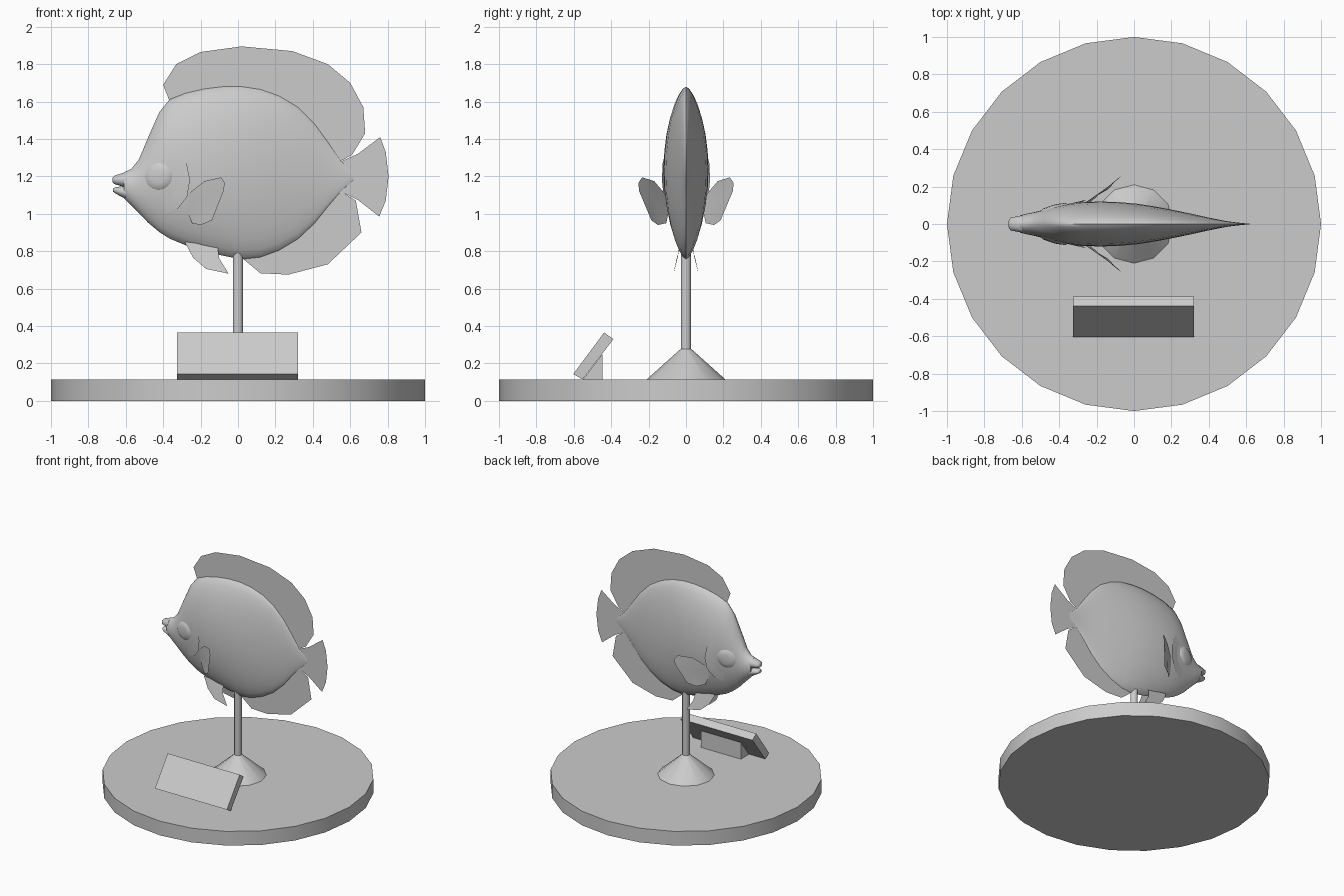
import bpy, bmesh, math
from mathutils import Vector

if "Cube" in bpy.data.objects:
    bpy.data.objects.remove(bpy.data.objects["Cube"])

grey = bpy.data.materials.new("plain grey")
grey.diffuse_color = (0.6, 0.6, 0.6, 1)
grey.use_nodes = True
grey.node_tree.nodes["Principled BSDF"].inputs["Base Color"].default_value = grey.diffuse_color


def make(name, verts, faces, smooth=None):
    """Mesh object from points and faces, optionally smoothed below an angle."""
    me = bpy.data.meshes.new(name)
    me.from_pydata([tuple(v) for v in verts], [], faces)
    bm = bmesh.new()
    bm.from_mesh(me)
    bmesh.ops.recalc_face_normals(bm, faces=bm.faces)
    bm.to_mesh(me)
    bm.free()
    me.materials.append(grey)
    ob = bpy.data.objects.new(name, me)
    bpy.context.collection.objects.link(ob)
    if smooth:
        bpy.ops.object.select_all(action='DESELECT')
        ob.select_set(True)
        bpy.context.view_layer.objects.active = ob
        bpy.ops.object.shade_smooth_by_angle(angle=math.radians(smooth))
    return ob


def loft(name, rings, smooth=None):
    """Closed tube through equal rings, capped at both ends."""
    n = len(rings[0])
    faces = [(r * n + i, r * n + (i + 1) % n, (r + 1) * n + (i + 1) % n, (r + 1) * n + i)
             for r in range(len(rings) - 1) for i in range(n)]
    faces += [tuple(range(n)), tuple(range((len(rings) - 1) * n, len(rings) * n))]
    return make(name, [p for ring in rings for p in ring], faces, smooth)


def lathe(name, profile, sides, smooth):
    """Upright round part from (radius, height) pairs."""
    ang = [2 * math.pi * i / sides for i in range(sides)]
    return loft(name, [[(r * math.sin(a), r * math.cos(a), z) for a in ang]
                       for r, z in profile], smooth)


def prism(name, profile, x0, x1):
    """Part with a (y, z) outline, running along x."""
    return loft(name, [[(x, y, z) for y, z in profile] for x in (x0, x1)])


def flat_fin(name, outline):
    """Thin upright fin on the centre plane."""
    return make(name, [(x, 0, z) for x, z in outline], [tuple(range(len(outline)))])


# Display stand
lathe("base_disc", [(1, 0), (1, 0.115)], 24, 30)
lathe("stand_foot", [(0.21, 0.115), (0.028, 0.278)], 12, 40)
lathe("stand_post", [(0.028, 0.27), (0.028, 0.85)], 12, 40)

# Tilted plaque with its rear prop
prism("plaque", [(-0.603, 0.143), (-0.438, 0.365), (-0.388, 0.33), (-0.553, 0.115)], -0.325, 0.322)
prism("plaque_prop", [(-0.55, 0.115), (-0.447, 0.115), (-0.447, 0.25)], -0.18, 0.18)

# Body sections: x, bottom, top, half width
SECTIONS = [
    (-0.61, 1.085, 1.222, 0.046), (-0.57, 1.045, 1.24, 0.056), (-0.53, 1.005, 1.29, 0.064),
    (-0.48, 0.952, 1.41, 0.076), (-0.42, 0.902, 1.545, 0.093), (-0.365, 0.867, 1.612, 0.105),
    (-0.28, 0.832, 1.645, 0.117), (-0.18, 0.80, 1.668, 0.12), (-0.08, 0.776, 1.68, 0.117),
    (0.02, 0.757, 1.68, 0.108), (0.12, 0.768, 1.665, 0.092), (0.22, 0.805, 1.63, 0.073),
    (0.32, 0.865, 1.57, 0.052), (0.41, 0.95, 1.48, 0.032), (0.49, 1.05, 1.37, 0.016),
    (0.55, 1.12, 1.28, 0.008), (0.62, 1.185, 1.215, 0.001)]
POWER = 1.3


def oval(x, low, high, w, power=POWER, n=28):
    """Cross-section narrowing to a keel above and below."""
    pts = []
    for i in range(n):
        a = 2 * math.pi * i / n
        c = math.cos(a)
        y = math.copysign(w * abs(c) ** power, c) if abs(c) > 1e-6 else 0
        pts.append((x, y, (low + high) / 2 + (high - low) / 2 * math.sin(a)))
    return pts


def skin(x, z):
    """Half width of the body at a point seen from the side."""
    for a, b in zip(SECTIONS, SECTIONS[1:]):
        if a[0] <= x <= b[0]:
            t = (x - a[0]) / (b[0] - a[0])
            low, high, w = [p + (q - p) * t for p, q in zip(a[1:], b[1:])]
            s = (2 * z - low - high) / (high - low)
            return w * max(0, 1 - s * s) ** (POWER / 2)
    return 0


loft("body", [oval(*s, power=1 + 0.3 * min(1, i / 4)) for i, s in enumerate(SECTIONS)], 50)

# Parted lips
loft("upper_lip", [oval(-0.672, 1.168, 1.192, 0.016, 1, 14), oval(-0.66, 1.158, 1.205, 0.034, 1, 14),
                   oval(-0.60, 1.14, 1.224, 0.046, 1, 14)], 50)
loft("lower_lip", [oval(-0.668, 1.118, 1.136, 0.016, 1, 14), oval(-0.655, 1.108, 1.143, 0.032, 1, 14),
                   oval(-0.60, 1.078, 1.15, 0.044, 1, 14)], 50)

# Fins on the centre plane
flat_fin("dorsal_fin", [
    (-0.365, 1.60), (-0.40, 1.69), (-0.33, 1.80), (-0.20, 1.865), (0.02, 1.895), (0.29, 1.87),
    (0.48, 1.80), (0.60, 1.70), (0.67, 1.57), (0.68, 1.43), (0.61, 1.315), (0.545, 1.28),
    (0.46, 1.36), (0.30, 1.56), (0.12, 1.65), (-0.08, 1.67), (-0.25, 1.64)])
flat_fin("anal_fin", [
    (0.02, 0.765), (0.12, 0.682), (0.27, 0.675), (0.48, 0.73), (0.66, 0.90), (0.63, 1.07),
    (0.545, 1.125), (0.46, 1.05), (0.34, 0.91), (0.18, 0.80)])
flat_fin("tail_fin", [
    (0.52, 1.27), (0.55, 1.28), (0.64, 1.32), (0.76, 1.41), (0.79, 1.33), (0.805, 1.20),
    (0.79, 1.07), (0.755, 0.985), (0.64, 1.075), (0.55, 1.12), (0.52, 1.13)])

# Paired parts, mirrored across the centre plane
PECTORAL = [(-0.28, 0.09, 1.03), (-0.26, 0.115, 1.11), (-0.18, 0.17, 1.175), (-0.09, 0.235, 1.195),
            (-0.07, 0.255, 1.165), (-0.078, 0.25, 1.12), (-0.14, 0.185, 0.965), (-0.20, 0.15, 0.94),
            (-0.245, 0.105, 0.95)]
PELVIC = [(-0.285, 0.03, 0.85), (-0.24, 0.045, 0.765), (-0.17, 0.06, 0.705), (-0.05, 0.067, 0.68),
          (-0.10, 0.05, 0.76), (-0.11, 0.03, 0.83)]
GILL = [(-0.31, 1.33), (-0.275, 1.27), (-0.257, 1.18), (-0.272, 1.09), (-0.32, 1.03), (-0.39, 1.0)]
for side, label in ((-1, "front"), (1, "back")):
    for name, pts in (("pectoral_fin", PECTORAL), ("pelvic_fin", PELVIC)):
        mid = sum((Vector(p) for p in pts), Vector()) / len(pts)
        verts = [(x, side * y, z) for x, y, z in pts + [tuple(mid)]]
        n = len(pts)
        make(f"{name}_{label}", verts, [(i, (i + 1) % n, n) for i in range(n)], 40)

    # Gill cover edge lifting slightly off the body
    verts, n = [], len(GILL)
    for t, lift in ((0.4, 0.0), (0.2, 0.006), (0.0, 0.012)):
        for i, (x, z) in enumerate(GILL):
            px, pz = x + (-0.42 - x) * t, z + (1.18 - z) * t
            fade = math.sin(math.pi * i / (n - 1))
            verts.append((px, side * (skin(px, pz) + 0.001 + lift * fade), pz))
    make(f"gill_cover_{label}", verts,
         [(r * n + i, r * n + i + 1, (r + 1) * n + i + 1, (r + 1) * n + i)
          for r in range(2) for i in range(n - 1)], 50)

    # Low rounded eye following the body
    rings = []
    for r, lift in ((0.075, -0.002), (0.06, 0.008), (0.035, 0.011), (0.008, 0.012)):
        ring = []
        for i in range(16):
            a = 2 * math.pi * i / 16
            x, z = -0.425 + r * math.cos(a), 1.2 + r * math.sin(a)
            ring.append((x, side * (skin(x, z) + lift), z))
        rings.append(ring)
    loft(f"eye_{label}", rings, 60)
